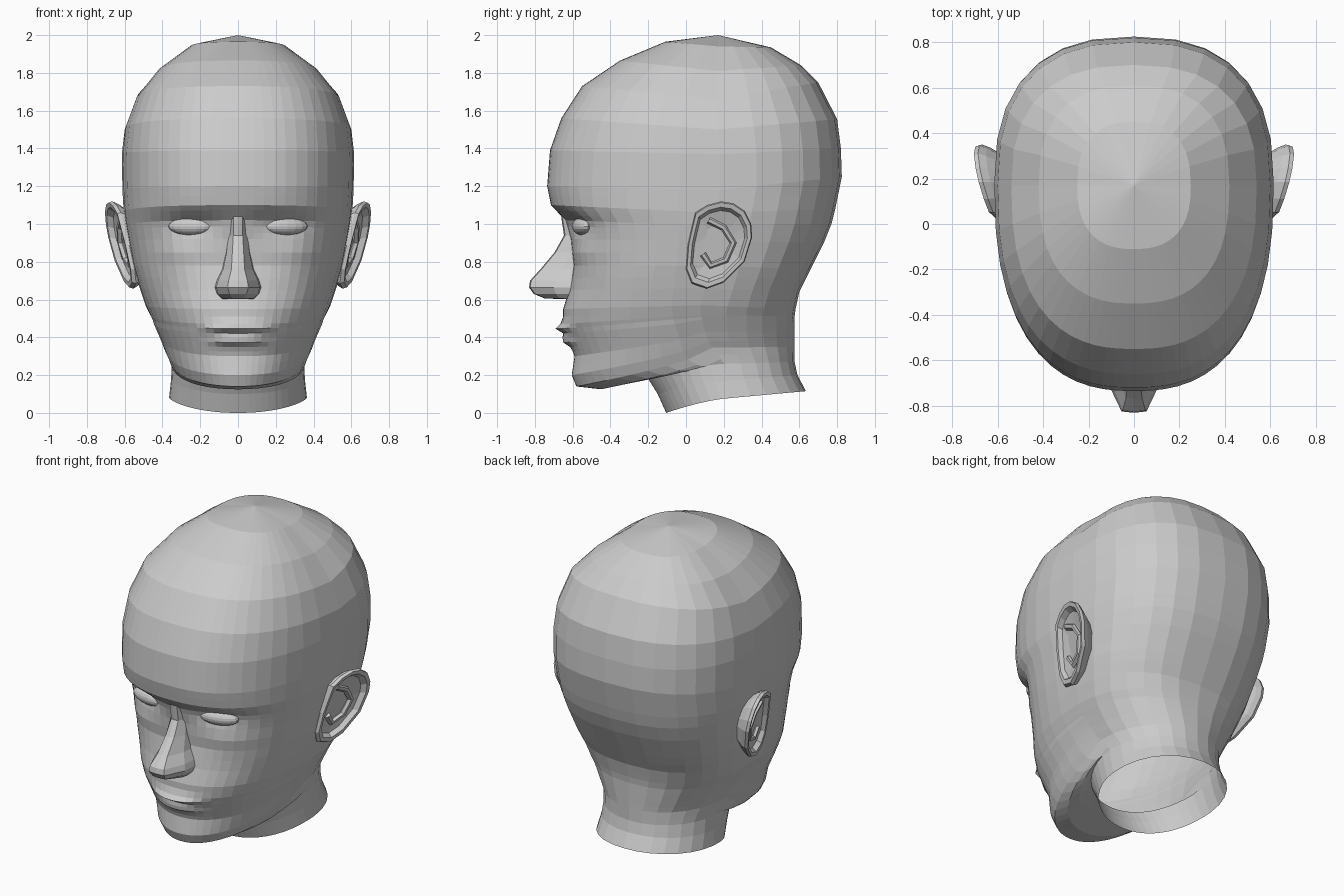
import bpy, bmesh, math
from mathutils import Matrix, Vector

if "Cube" in bpy.data.objects:
    bpy.data.objects.remove(bpy.data.objects["Cube"])


def finish(name, bm):
    """Turn a half mesh into an object mirrored over x = 0."""
    bmesh.ops.remove_doubles(bm, verts=bm.verts, dist=0.0005)
    bmesh.ops.recalc_face_normals(bm, faces=bm.faces)
    me = bpy.data.meshes.new(name)
    bm.to_mesh(me)
    bm.free()
    ob = bpy.data.objects.new(name, me)
    bpy.context.collection.objects.link(ob)
    m = ob.modifiers.new("mirror", 'MIRROR')
    m.use_clip = True
    m.merge_threshold = 0.001
    return ob


def loft(name, rings, closed=False, cap=False):
    bm = bmesh.new()
    rows = [[bm.verts.new(p) for p in r] for r in rings]
    for a, b in zip(rows, rows[1:]):
        n = len(a)
        for i in range(n if closed else n - 1):
            j = (i + 1) % n
            bm.faces.new((a[i], a[j], b[j], b[i]))
    if cap:
        c = bm.verts.new(sum((v.co for v in rows[-1]), Vector()) / len(rows[-1]))
        for i in range(len(rows[-1])):
            bm.faces.new((rows[-1][i], rows[-1][(i + 1) % len(rows[-1])], c))
    return finish(name, bm)


def bump(x, z, cx, cz, sx, sz):
    return math.exp(-((x - cx) / sx) ** 2 - ((z - cz) / sz) ** 2)


# Head and neck: rings guided by front (y,z), side (x,y,z) and back (y,z) profiles
front = [(.17, 2), (-.11, 1.965), (-.35, 1.865), (-.55, 1.73), (-.66, 1.56), (-.72, 1.39),
         (-.735, 1.2), (-.715, 1.1), (-.64, 1.02), (-.61, .92), (-.595, .78), (-.62, .65),
         (-.65, .55), (-.65, .47), (-.59, .3), (-.605, .2), (-.58, .14), (-.45, .125),
         (-.2, .18), (-.15, .1), (-.105, 0)]
side = [(0, .17, 2), (.25, .17, 1.94), (.42, .17, 1.81), (.54, .17, 1.66), (.6, .17, 1.5),
        (.615, .18, 1.37), (.612, .18, 1.18), (.605, .16, 1.06), (.595, .15, .99),
        (.58, .14, .91), (.555, .12, .78), (.52, .1, .66), (.49, .08, .57), (.465, .08, .52),
        (.415, .1, .43), (.39, .12, .38), (.37, .14, .345), (.36, .17, .31), (.35, .2, .26),
        (.355, .22, .17), (.365, .25, .08)]
back = [(.17, 2), (.45, 1.935), (.61, 1.84), (.7, 1.75), (.8, 1.555), (.82, 1.4), (.825, 1.25),
        (.79, 1.08), (.77, 1), (.73, .9), (.66, .76), (.6, .64), (.58, .55), (.575, .51),
        (.575, .42), (.575, .38), (.575, .35), (.575, .31), (.575, .27), (.59, .2), (.635, .115)]
steps = [1, 1, 1, 1, 1, 1, 2, 3, 3, 2, 2, 2, 2, 7, 2, 1, 1, 2, 1, 1]
angles = [math.pi / 2 * (i / 14) ** 1.5 for i in range(15)]
angles += [math.pi / 2 * (1 + i / 7) for i in range(1, 8)]


def head_ring(f, s, b):
    e = 2.1 + .4 * min(1, max(0, (s[2] - .35) / .35))
    k = 1.5 if s[2] < .27 else .7 if s[2] < .5 else 1
    ring = []
    for t in angles:
        x = s[0] * max(0, math.sin(t)) ** (2 / e)
        c = abs(math.cos(t)) ** (2 / e)
        if t > math.pi / 2 + .001:
            ring.append((0 if t > 3.14 else x, s[1] + (b[0] - s[1]) * c, s[2] + (b[1] - s[2]) * c))
            continue
        y, z = s[1] + (f[0] - s[1]) * c, s[2] + (f[1] - s[2]) * c ** k
        if .25 < z < 1.3 and y < -.2:
            y += .04 * bump(x, z, .25, .995, .14, .06)            # eye socket
            y -= .018 * bump(x, z, .33, .83, .12, .08)            # cheekbone
            y -= .05 * bump(0, z, 0, .446, 1, .022) * max(0, 1 - (x / .2) ** 2)   # upper lip
            y -= .04 * bump(0, z, 0, .383, 1, .025) * max(0, 1 - (x / .17) ** 2)  # lower lip
        ring.append((x, y, z))
    return ring


rings = []
for i, n in enumerate(steps):
    for j in range(n):
        rings.append(head_ring(*[Vector(p[i]).lerp(Vector(p[i + 1]), j / n)
                                 for p in (front, side, back)]))
rings.append(head_ring(front[-1], side[-1], back[-1]))
loft("head", rings)

# Nose: z, wing width, wing y, ridge width, ridge y
nose = [(1.04, .05, -.62, .025, -.655), (.94, .055, -.6, .025, -.64), (.85, .065, -.62, .03, -.69),
        (.76, .085, -.66, .035, -.765), (.7, .115, -.69, .05, -.82), (.665, .125, -.7, .055, -.825),
        (.63, .115, -.69, .045, -.8), (.605, .09, -.67, .03, -.74)]
rings = [[(w, -.57, z), (w * .92, wy, z), (r, ry, z), (0, ry - .006, z)] for z, w, wy, r, ry in nose]
rings.append([(x, -.57, .602) for x in (.09, .08, .03, 0)])
loft("nose", rings)

# Eyes
bm = bmesh.new()
bmesh.ops.create_uvsphere(bm, u_segments=16, v_segments=10, radius=1)
bm.transform(Matrix.Translation((.25, -.548, .988)) @ Matrix.Rotation(math.radians(14), 4, 'Z')
             @ Matrix.Diagonal((.122, .05, .047, 1)))
finish("eyes", bm)

# Ears: one outline, scaled into back, rim and bowl
outline = [(.05, 1.06), (.11, 1.1), (.185, 1.12), (.25, 1.11), (.31, 1.07), (.345, 1.0),
           (.35, .93), (.31, .8), (.2, .69), (.11, .657), (.03, .685), (0, .76), (.01, .89),
           (.03, .98)]


def ear_point(y, z, scale, off):
    y, z = .17 + (y - .17) * scale, .9 + (z - .9) * scale
    return (.575 + .25 * y + .2 * (z - .9) + off, y, z)


layers = [(.7, -.09), (.93, -.03), (1, 0), (.97, .02), (.86, .018), (.78, -.012), (.45, -.025)]
loft("ears", [[ear_point(y, z, s, o) for y, z in outline] for s, o in layers], True, True)

# Inner ear ridges
path = [(.12, 1.02), (.2, .98), (.25, .9), (.21, .81), (.13, .78), (.09, .84)]
rings = []
for i, (y, z) in enumerate(path):
    a, b = path[max(0, i - 1)], path[min(len(path) - 1, i + 1)]
    d = Vector((b[0] - a[0], b[1] - a[1])).normalized() * .018
    rings.append([ear_point(y - d.y * math.cos(q), z + d.x * math.cos(q), 1,
                            -.018 + .02 * math.sin(q))
                  for q in [k * math.pi / 3 for k in range(6)]])
loft("ear_ridges", rings, True, True)
